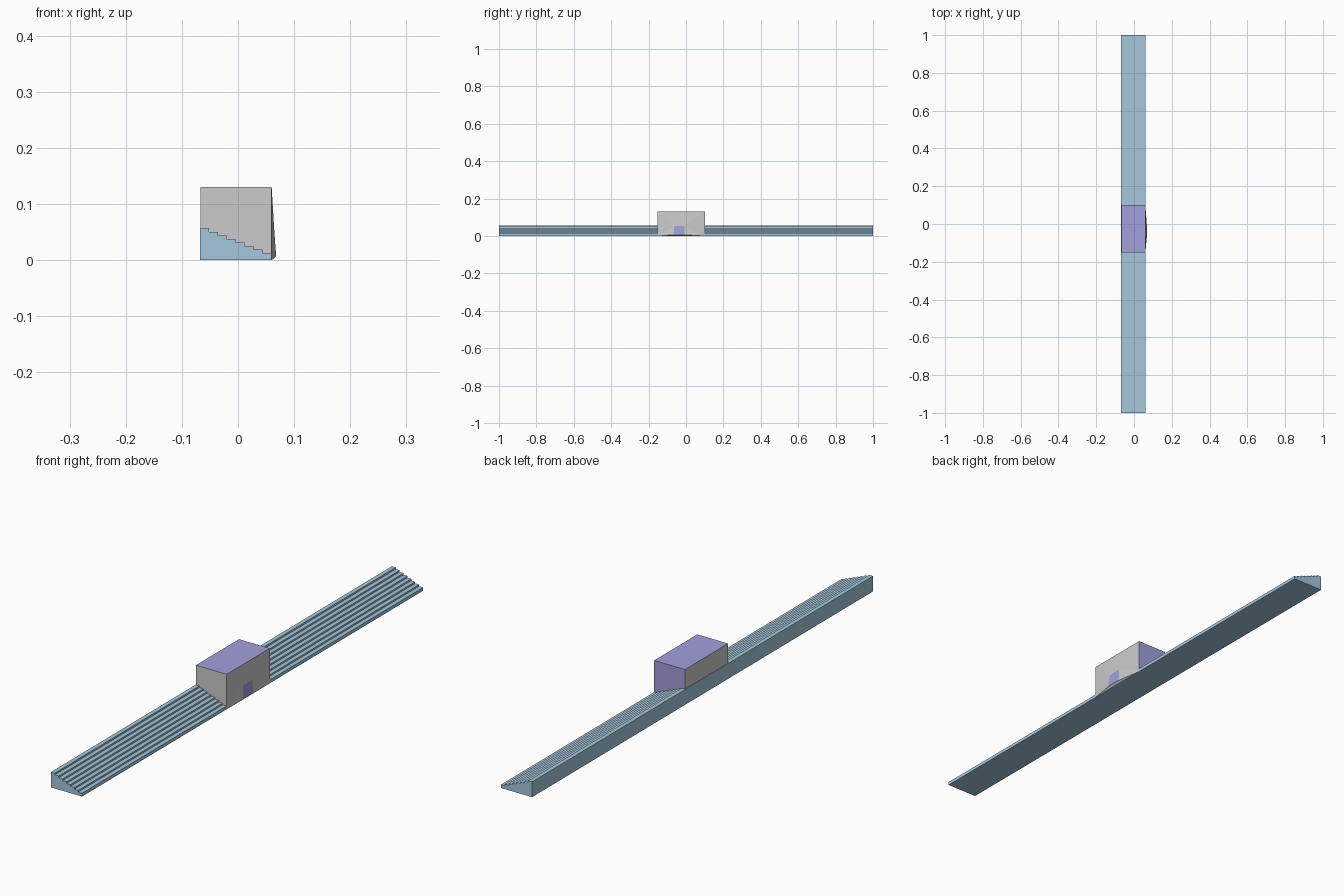
import bpy, bmesh

if "Cube" in bpy.data.objects:
    bpy.data.objects.remove(bpy.data.objects["Cube"])

def colour(name, rgb):
    m = bpy.data.materials.new(name)
    m.diffuse_color = (*rgb, 1)
    m.use_nodes = True
    m.node_tree.nodes["Principled BSDF"].inputs["Base Color"].default_value = m.diffuse_color
    return m

def panels(name, polys, mat=None):
    """Object made of flat polygons sharing corner points."""
    bm = bmesh.new()
    for poly in polys:
        bm.faces.new([bm.verts.new(p) for p in poly])
    bmesh.ops.remove_doubles(bm, verts=bm.verts, dist=1e-5)
    me = bpy.data.meshes.new(name)
    bm.to_mesh(me)
    bm.free()
    ob = bpy.data.objects.new(name, me)
    bpy.context.collection.objects.link(ob)
    if mat:
        me.materials.append(mat)
    return ob

blue = colour("stand_blue", (0.38, 0.57, 0.71))
violet = colour("panel_violet", (0.36, 0.35, 0.71))

# Long stepped stand: staircase profile swept along y
STEPS, BACK, FRONT = 8, -0.068, 0.0597
TOP, LOW = 0.057, 0.0125
run, rise = (FRONT - BACK) / STEPS, (TOP - LOW) / (STEPS - 1)
profile = [(FRONT, 0), (BACK, 0)]
for i in range(STEPS):
    z = TOP - i * rise
    profile += [(BACK + i * run, z), (BACK + (i + 1) * run, z)]
n = len(profile)
near = [(x, -1, z) for x, z in profile]
far = [(x, 1, z) for x, z in profile]
sides = [(near[i], far[i], far[(i + 1) % n], near[(i + 1) % n]) for i in range(n)]
panels("stepped_stand", [near[::-1], far] + [s[::-1] for s in sides], blue)

# Booth corners: a/b = near/far end, 0/1 = bottom/top
XB, XF, YA, YB, H = -0.0665, 0.06, -0.152, 0.101, 0.13
a0, a1, b0, b1 = (XF, YA, 0), (XF, YA, H), (XF, YB, 0), (XF, YB, H)
ba0, ba1, bb0, bb1 = (XB, YA, 0), (XB, YA, H), (XB, YB, 0), (XB, YB, H)
# Doorway corners, with the sill pushed slightly outward
d0, e0 = (0.068, -0.068, 0.007), (0.068, -0.008, 0.007)
d1, e1 = (0.0645, -0.063, 0.055), (0.0645, -0.008, 0.055)

panels("booth_walls", [
    (a0, a1, ba1, ba0),                      # near end
    (ba0, ba1, bb1, bb0),                    # rear
    (a0, d0, d1), (a0, d1, a1),              # front, left of the door
    (a1, d1, e1), (a1, e1, b1),              # front, above the door
    (e0, b0, e1), (e1, b0, b1),              # front, right of the door
    (a0, b0, e0), (a0, e0, d0),              # below the sill
])
panels("booth_roof", [(a1, b1, bb1, ba1)], violet)
panels("booth_far_wall", [(b0, bb0, bb1, b1)], violet)
panels("booth_door", [(d0, e0, e1, d1)], violet)
